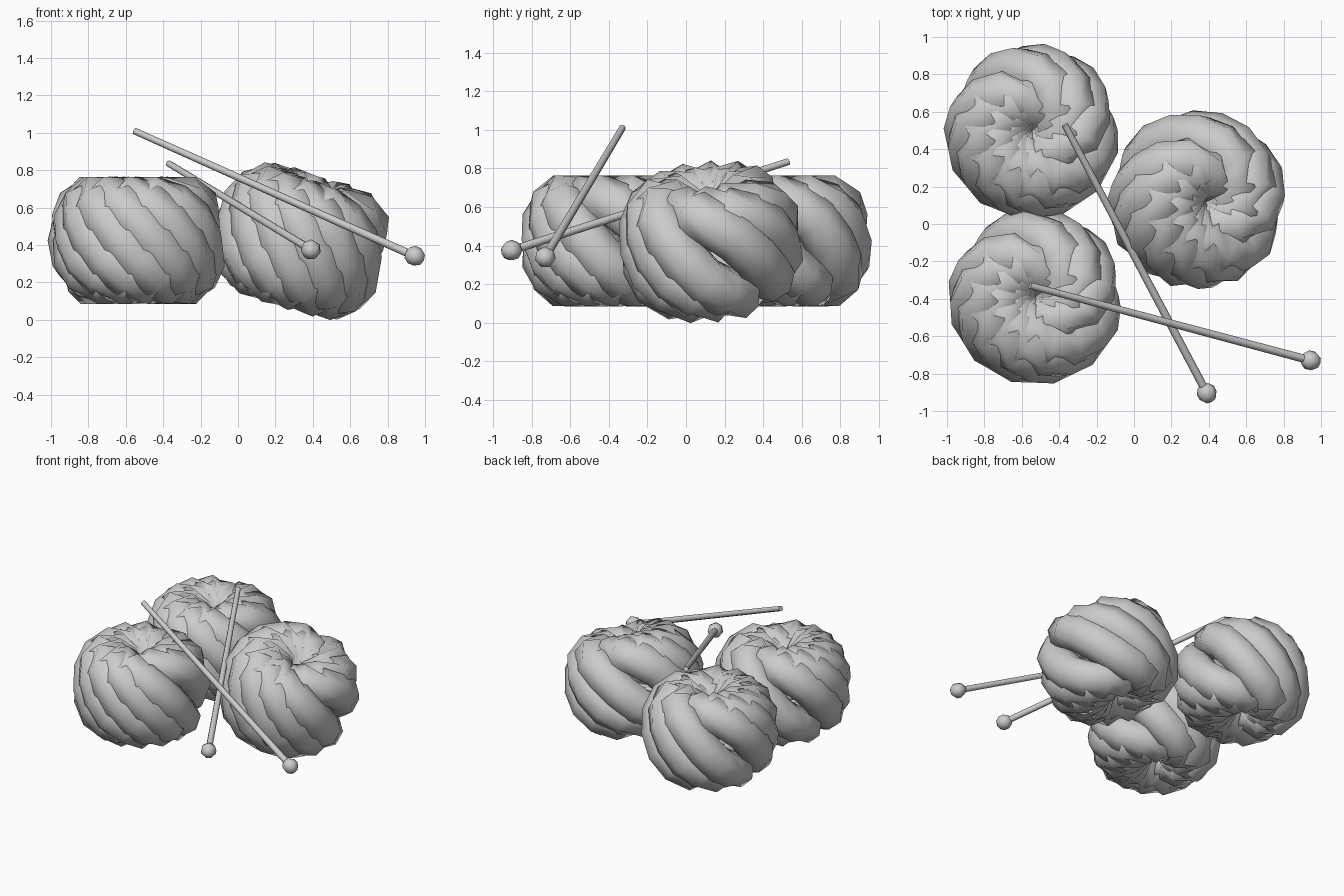
import bpy, bmesh
from math import sin, cos, pi, radians, copysign
from mathutils import Vector, Euler

if "Cube" in bpy.data.objects:
    bpy.data.objects.remove(bpy.data.objects["Cube"])

R, RM, H = 0.222, 0.122, 0.225     # ring radius, horizontal and vertical coil radius
TUBE, SIDES, SEGS = 0.129, 8, 14   # strand radius and resolution
TWIST, INNER = 0.90, 0.33          # swirl of each wrap, extra swirl inside
BOXY = 0.9                         # squarer coil shoulders


def power(v, e):
    return copysign(abs(v) ** e, v)


def strand_angle(t, phi0):
    return phi0 - TWIST * t + INNER * sin(t)


def strand_point(t, phi0):
    phi = strand_angle(t, phi0)
    rho = R + RM * power(cos(t), BOXY)
    return Vector((rho * cos(phi), rho * sin(phi), H * power(sin(t), BOXY)))


def strand_normal(t, phi0):
    phi = strand_angle(t, phi0)
    a, b = cos(t) / RM, sin(t) / H
    return Vector((a * cos(phi), a * sin(phi), b)).normalized()


def add_strand(bm, phi0):
    rings = []
    for i in range(SEGS + 1):
        t = -pi + 2 * pi * i / SEGS
        p = strand_point(t, phi0)
        tan = (strand_point(t + 0.15, phi0) - strand_point(t - 0.15, phi0)).normalized()
        n = strand_normal(t, phi0)
        n = (n - tan * n.dot(tan)).normalized()
        side = tan.cross(n)
        rings.append([bm.verts.new(p + TUBE * (n * cos(2 * pi * k / SIDES) + side * sin(2 * pi * k / SIDES)))
                      for k in range(SIDES)])
    for a, b in zip(rings, rings[1:]):
        for k in range(SIDES):
            m = (k + 1) % SIDES
            bm.faces.new((a[k], a[m], b[m], b[k]))
    bm.faces.new(rings[0][::-1])
    bm.faces.new(rings[-1])


def finish(bm, name):
    bmesh.ops.recalc_face_normals(bm, faces=bm.faces)
    for f in bm.faces:
        f.smooth = True
    me = bpy.data.meshes.new(name)
    bm.to_mesh(me)
    bm.free()
    ob = bpy.data.objects.new(name, me)
    bpy.context.collection.objects.link(ob)
    return ob


# Yarn balls: ten swirled wraps with two open gaps between them
WRAPS = [38, 74, 110] + [170 + 28 * i for i in range(7)]


def yarn_ball(name, loc, rot):
    bm = bmesh.new()
    for a in WRAPS:
        add_strand(bm, radians(a))
    ob = finish(bm, name)
    ob.location = loc
    ob.rotation_euler = Euler([radians(r) for r in rot])
    return ob


yarn_ball("yarn_ball_back", (-0.545, 0.495, 0.425), (0, 0, 8))
yarn_ball("yarn_ball_front", (-0.525, -0.39, 0.425), (0, 0, 0))
yarn_ball("yarn_ball_right", (0.335, 0.13, 0.42), (5, 17, 0)).scale = (1.02, 1.02, 1.02)


# Knitting needles: thin rod with a round knob
def needle(name, tip, knob):
    tip, knob = Vector(tip), Vector(knob)
    d = tip - knob
    bm = bmesh.new()
    bmesh.ops.create_cone(bm, cap_ends=True, segments=8, radius1=0.022, radius2=0.018, depth=d.length)
    bmesh.ops.translate(bm, verts=bm.verts, vec=(0, 0, d.length / 2))
    bmesh.ops.create_uvsphere(bm, u_segments=7, v_segments=5, radius=0.055)
    ob = finish(bm, name)
    ob.location = knob
    ob.rotation_mode = 'QUATERNION'
    ob.rotation_quaternion = d.to_track_quat('Z', 'Y')
    bpy.ops.object.select_all(action='DESELECT')
    ob.select_set(True)
    bpy.context.view_layer.objects.active = ob
    bpy.ops.object.shade_smooth_by_angle(angle=radians(60))


needle("needle_long", (-0.555, -0.33, 1.01), (0.945, -0.73, 0.34))
needle("needle_crossing", (-0.37, 0.53, 0.835), (0.39, -0.905, 0.375))
